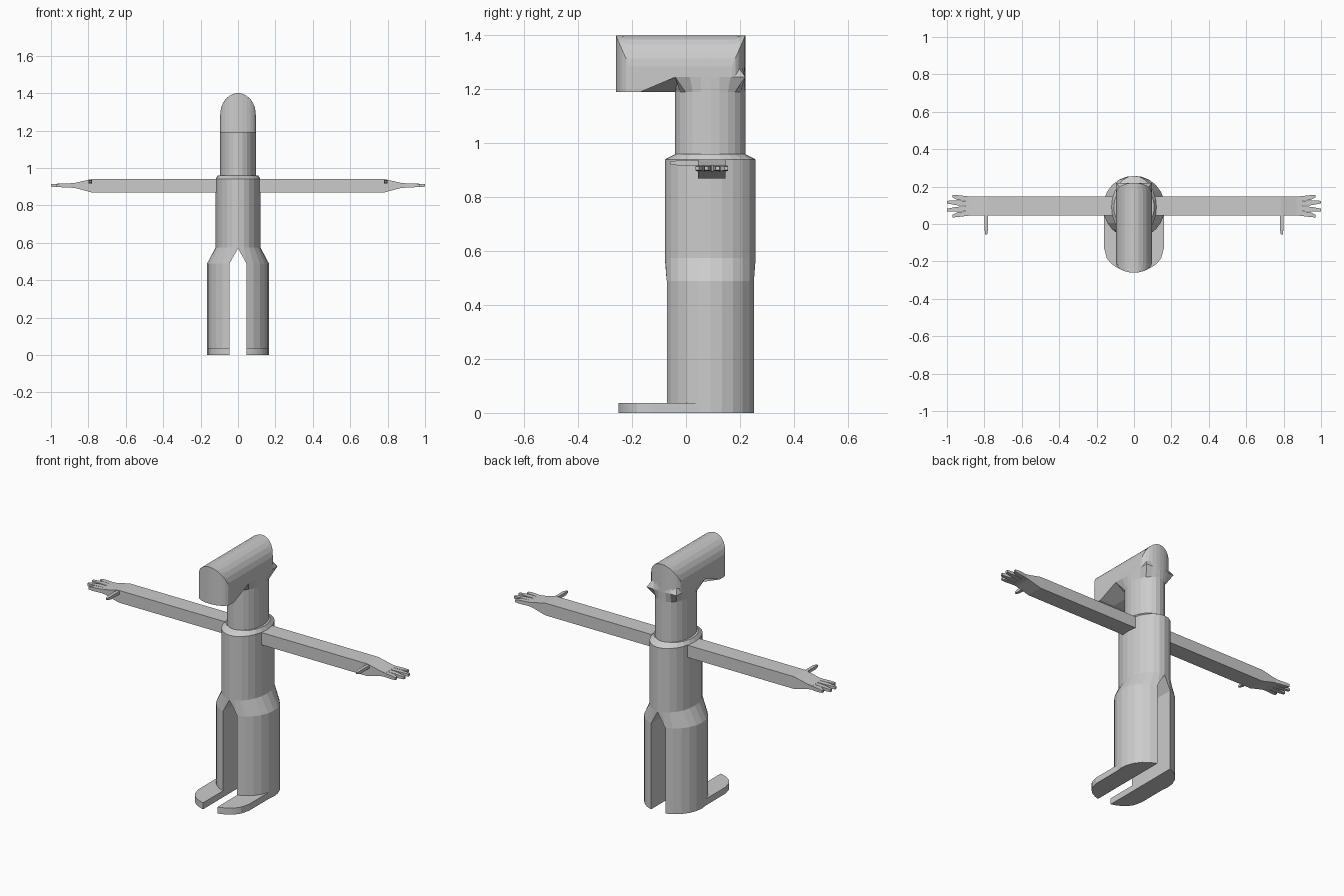
import bpy, bmesh
from math import sin, cos, pi, sqrt

if "Cube" in bpy.data.objects:
    bpy.data.objects.remove(bpy.data.objects["Cube"])

CY = 0.09  # depth centre of torso, neck and arms


def make_object(name, bm):
    bmesh.ops.recalc_face_normals(bm, faces=bm.faces)
    mesh = bpy.data.meshes.new(name)
    bm.to_mesh(mesh)
    bm.free()
    obj = bpy.data.objects.new(name, mesh)
    bpy.context.collection.objects.link(obj)
    return obj


def loft(bm, rings):
    """Skin a list of equal-length closed rings and cap both ends."""
    vs = [[bm.verts.new(p) for p in ring] for ring in rings]
    n = len(vs[0])
    for a, b in zip(vs, vs[1:]):
        for i in range(n):
            j = (i + 1) % n
            bm.faces.new((a[i], a[j], b[j], b[i]))
    bm.faces.new(vs[0][::-1])
    bm.faces.new(vs[-1])


def oval(rx, ry, z, n=24):
    return [(rx * cos(2 * pi * i / n), CY + ry * sin(2 * pi * i / n), z) for i in range(n)]


def rect_x(x, y0, y1, z0, z1):
    return [(x, y0, z0), (x, y1, z0), (x, y1, z1), (x, y0, z1)]


def mirrored(name, rings_list):
    """Build one left and one right copy of a set of lofts."""
    for side, s in (("right", 1), ("left", -1)):
        bm = bmesh.new()
        for rings in rings_list:
            loft(bm, [[(s * x, y, z) for x, y, z in r] for r in rings])
        make_object(f"{side}_{name}", bm)


# Torso and legs in one oval column with a chamfered shoulder
bm = bmesh.new()
loft(bm, [oval(.165, .168, 0), oval(.165, .168, .49), oval(.12, .168, .575),
          oval(.12, .168, .94), oval(.108, .13, .96)])
body = make_object("torso_and_legs", bm)

# Pointed slot that splits the legs
slot = [(-.045, -.1), (.045, -.1), (.045, .49), (0, .57), (-.045, .49)]
bm = bmesh.new()
loft(bm, [[(x, y, z) for x, z in slot] for y in (-.4, .5)])
cutter = make_object("leg_gap_cutter", bm)
cutter.hide_render = True
cutter.hide_viewport = False
cutter.display_type = 'WIRE'
mod = body.modifiers.new("leg_gap", 'BOOLEAN')
mod.operation = 'DIFFERENCE'
mod.solver = 'EXACT'
mod.object = cutter
bpy.context.view_layer.objects.active = body
body.select_set(True)
bpy.ops.object.modifier_apply(modifier=mod.name)
bpy.data.objects.remove(cutter)

# Neck
bm = bmesh.new()
loft(bm, [oval(.095, .13, .955), oval(.095, .13, 1.2)])
make_object("neck", bm)

# Feet: flat soles with rounded outer toes
front = [.045 + .115 * i / 8 for i in range(9)]
sole = [(x, -.13 - .125 * sqrt(max(0, 1 - (x / .16) ** 2))) for x in front]
sole += [(.16, .08), (.045, .08)]
mirrored("foot", [[[(x, y, z) for x, y in sole] for z in (0, .037)]])

# Head: arched profile swept front to back, rounded at both ends
HW, Y0, Y1, ROUND = .095, -.26, .22, .05


def head_section(y, w):
    t = min(1, max(0, (y + .17) / .13))
    ring = [(0, y, 1.19), (w, y, 1.19 + .055 * t)]
    for i in range(13):
        x = w * cos(pi * i / 12)
        ring.append((x, y, 1.285 + .115 * sqrt(max(0, 1 - (x / HW) ** 2))))
    return ring + [(-w, y, 1.19 + .055 * t)]


angles = [pi / 2 * max(i, .15) / 6 for i in range(7)]
stations = [(Y0 + ROUND * (1 - cos(a)), HW * sin(a)) for a in angles]
stations += [(-.17, HW), (-.04, HW)]
stations += [(Y1 - ROUND * (1 - cos(a)), HW * sin(a)) for a in reversed(angles)]
bm = bmesh.new()
loft(bm, [head_section(y, w) for y, w in stations])
make_object("head", bm)


# Square-to-round collar between head and neck, with pointed corners
def squared(z, n=24):
    ring = []
    for i in range(n):
        a = 2 * pi * (i + .0) / n
        c, s = cos(a), sin(a)
        k = 1 / max(abs(c), abs(s))
        ring.append((.095 * c * k, CY + .13 * s * k, z))
    return ring


bm = bmesh.new()
loft(bm, [oval(.095, .13, 1.19), squared(1.245), oval(.094, .129, 1.3)])
make_object("head_collar", bm)

# Arms, tapering into flat palms
mirrored("arm", [[rect_x(.09, .045, .147, .87, .94), rect_x(.785, .045, .147, .87, .94),
                  rect_x(.87, .045, .147, .893, .921), rect_x(.9, .045, .147, .895, .918)]])

# Fingers: root y, tip y, tip x
fingers = []
for y, ty, tx in [(.134, .149, .97), (.109, .117, 1.0), (.083, .075, 1.0), (.058, .042, .97)]:
    m = (y + ty) / 2
    fingers.append([rect_x(.87, y - .012, y + .012, .895, .918),
                    rect_x(.945, m - .013, m + .013, .897, .917),
                    rect_x(tx, ty - .007, ty + .007, .9, .914)])
mirrored("fingers", fingers)

# Thumbs pointing forward
mirrored("thumb", [[[(x - h, y, .927 - h), (x + h, y, .927 - h), (x + h, y, .927 + h), (x - h, y, .927 + h)]
                    for x, y, h in ((.79, .08, .009), (.79, -.03, .009), (.79, -.057, .005))]])
